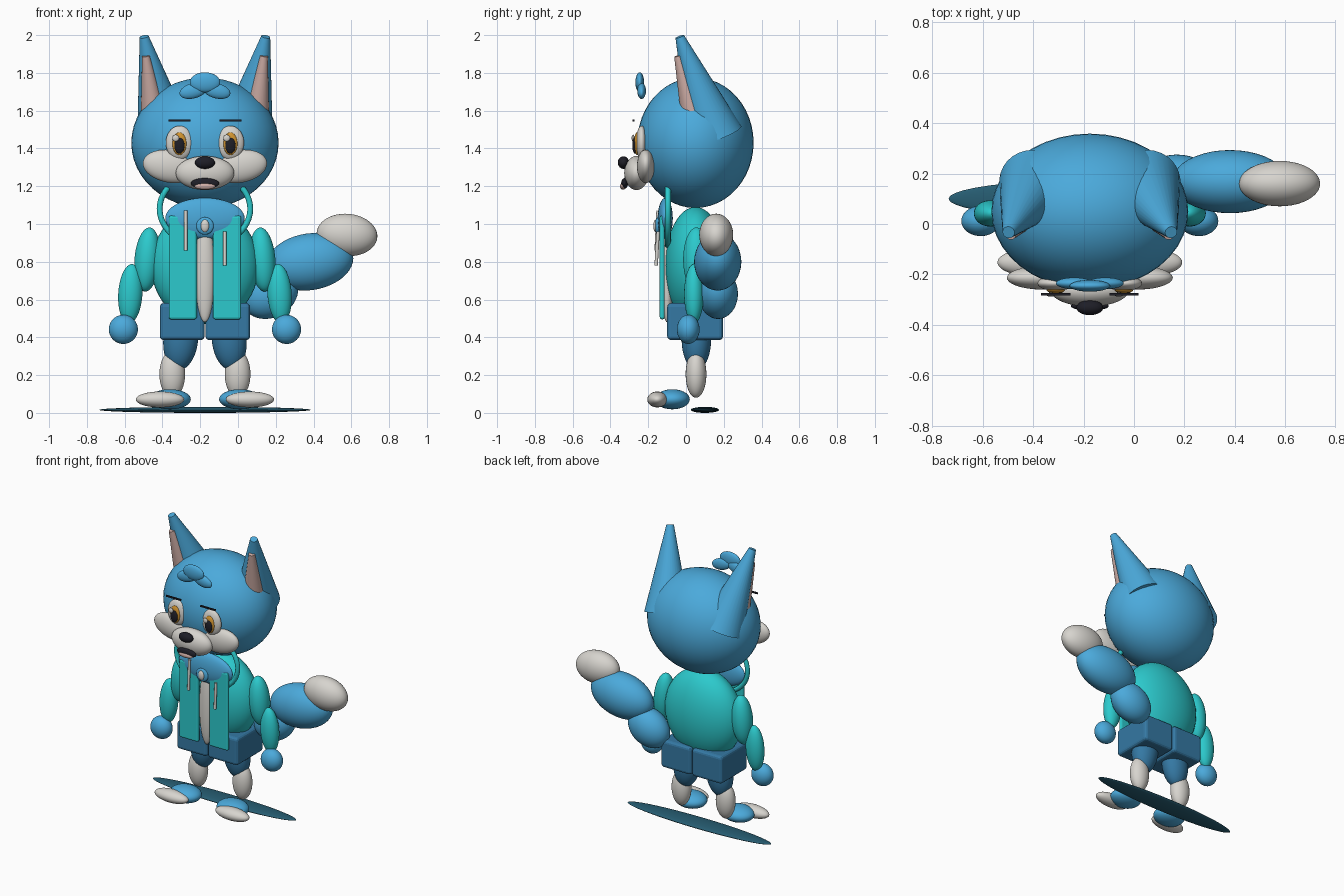
import bpy
import math
from mathutils import Vector

cube = bpy.data.objects.get("Cube")
if cube:
    bpy.data.objects.remove(cube, do_unlink=True)

CX = -0.175  # the body's own mirror line; the tail pushes it off centre


def material(name, rgb):
    m = bpy.data.materials.new(name)
    m.use_nodes = True
    m.diffuse_color = (*rgb, 1)
    m.node_tree.nodes["Principled BSDF"].inputs["Base Color"].default_value = (*rgb, 1)
    return m


BLUE = material("fur blue", (0.07, 0.40, 0.71))
TEAL = material("jacket teal", (0.025, 0.59, 0.61))
NAVY = material("shorts blue", (0.035, 0.19, 0.37))
PALE = material("pale fur", (0.68, 0.66, 0.62))
PINK = material("soft pink", (0.62, 0.42, 0.38))
DARK = material("near black", (0.013, 0.013, 0.02))
AMBER = material("amber", (0.65, 0.30, 0.03))
SHADE = material("ground disc", (0.02, 0.11, 0.17))


def finish(name, mat, smooth=True):
    ob = bpy.context.object
    ob.name = name
    ob.data.materials.append(mat)
    bpy.ops.object.transform_apply(location=False, rotation=False, scale=True)
    if smooth:
        bpy.ops.object.shade_smooth_by_angle(angle=math.radians(40))
    return ob


def ball(name, mat, loc, radii, tilt=0.0, pitch=0.0):
    """Ellipsoid; tilt turns it about the front-back axis."""
    bpy.ops.mesh.primitive_uv_sphere_add(segments=40, ring_count=24, location=loc,
                                         rotation=(pitch, tilt, 0))
    bpy.context.object.scale = radii
    return finish(name, mat)


def taper(name, mat, base, tip, r_base, r_tip):
    """Round tapered rod between two points."""
    a, b = Vector(base), Vector(tip)
    bpy.ops.mesh.primitive_cone_add(vertices=32, radius1=r_base, radius2=r_tip,
                                    depth=(b - a).length, location=(a + b) / 2)
    ob = bpy.context.object
    ob.rotation_euler = (b - a).to_track_quat("Z", "Y").to_euler()
    return finish(name, mat)


def box(name, mat, loc, size, bevel=0.0):
    bpy.ops.mesh.primitive_cube_add(size=1, location=loc)
    bpy.context.object.scale = size
    ob = finish(name, mat, False)
    if bevel:
        mod = ob.modifiers.new("bevel", "BEVEL")
        mod.width, mod.segments = bevel, 3
    return ob


def ring(name, mat, loc, rx, rz, tube):
    """Upright elliptical ring facing the front."""
    curve = bpy.data.curves.new(name, "CURVE")
    curve.dimensions = "3D"
    curve.bevel_depth, curve.bevel_resolution = tube, 3
    spline = curve.splines.new("POLY")
    n = 48
    spline.points.add(n - 1)
    for i, p in enumerate(spline.points):
        a = math.tau * i / n
        p.co = (rx * math.cos(a), 0, rz * math.sin(a), 1)
    spline.use_cyclic_u = True
    ob = bpy.data.objects.new(name, curve)
    ob.location = loc
    curve.materials.append(mat)
    bpy.context.collection.objects.link(ob)


# Ground disc, head and torso
ball("ground_disc", SHADE, (CX, 0.10, 0.016), (0.56, 0.075, 0.016))
ball("head", BLUE, (CX, 0.05, 1.43), (0.39, 0.308, 0.345))
ball("torso", TEAL, (CX, 0.05, 0.78), (0.285, 0.16, 0.31))
ball("belly", PALE, (CX, -0.10, 0.75), (0.052, 0.035, 0.27))

# Muzzle, nose and mouth
ball("muzzle", PALE, (CX, -0.262, 1.27), (0.155, 0.065, 0.09))
ball("nose", DARK, (CX, -0.331, 1.325), (0.053, 0.03, 0.033))
ball("mouth", DARK, (CX, -0.325, 1.215), (0.075, 0.018, 0.028))
ball("tongue", PINK, (CX, -0.333, 1.20), (0.055, 0.016, 0.018))

# Collar, chest, badge
ball("chest", BLUE, (CX, -0.11, 1.03), (0.21, 0.04, 0.108))
ring("hood_rim", TEAL, (CX, -0.096, 1.08), 0.24, 0.195, 0.016)
ball("badge", BLUE, (CX, -0.15, 0.99), (0.046, 0.014, 0.046))
ball("badge_centre", PALE, (CX, -0.16, 0.99), (0.022, 0.013, 0.033))

# Drawstrings hang unevenly
for name, x, top, bottom in (("right_drawstring", -0.277, 1.07, 0.86),
                             ("left_drawstring", -0.07, 0.96, 0.78)):
    taper(name, PALE, (x, -0.158, bottom), (x, -0.148, top), 0.009, 0.009)

# Forelock: a middle tuft and two side tufts
ball("middle_tuft", BLUE, (CX, -0.245, 1.75), (0.08, 0.023, 0.053))

for s, side in ((-1, "right_"), (1, "left_")):
    def at(dx, y, z):
        return (CX + s * dx, y, z)

    ball(side + "tuft", BLUE, at(0.062, -0.235, 1.705), (0.074, 0.023, 0.04), s * 0.25)

    # Ears
    taper(side + "ear", BLUE, at(0.215, 0.155, 1.47), at(0.322, -0.033, 1.992), 0.147, 0.024)
    taper(side + "inner_ear", PINK, at(0.272, 0.04, 1.58), at(0.313, -0.043, 1.89), 0.068, 0.02)

    # Eyes, brows and cheeks
    ball(side + "eye", PALE, at(0.135, -0.235, 1.43), (0.072, 0.03, 0.09))
    ball(side + "iris", AMBER, at(0.135, -0.26, 1.425), (0.037, 0.015, 0.06))
    ball(side + "pupil", DARK, at(0.135, -0.271, 1.415), (0.027, 0.013, 0.042))
    ball(side + "eye_glint", PALE, (CX + s * 0.135 - 0.02, -0.28, 1.455), (0.018, 0.008, 0.018))
    box(side + "brow", DARK, at(0.135, -0.278, 1.548), (0.115, 0.01, 0.01))
    ball(side + "cheek", PALE, at(0.185, -0.213, 1.305), (0.145, 0.047, 0.086), s * -0.17)

    # Arms
    ball(side + "upper_arm", TEAL, at(0.305, 0.055, 0.812), (0.068, 0.07, 0.17), s * -0.08)
    ball(side + "forearm", TEAL, at(0.395, 0.042, 0.63), (0.064, 0.052, 0.158), s * -0.06)
    ball(side + "hand", BLUE, at(0.432, 0.012, 0.442), (0.077, 0.06, 0.077))

    # Jacket front and shorts
    box(side + "jacket_panel", TEAL, at(0.117, -0.126, 0.77), (0.148, 0.026, 0.55), 0.012)
    box(side + "short", NAVY, at(0.121, 0.048, 0.483), (0.236, 0.295, 0.195), 0.02)

    # Legs and feet
    ball(side + "thigh", NAVY, at(0.128, 0.055, 0.39), (0.092, 0.078, 0.165), s * -0.1)
    ball(side + "shin", PALE, at(0.173, 0.053, 0.205), (0.068, 0.055, 0.125))
    ball(side + "foot", BLUE, at(0.185, -0.072, 0.072), (0.11, 0.092, 0.053))
    ball(side + "toe", PALE, at(0.238, -0.152, 0.071), (0.128, 0.053, 0.042))

# Tail sweeping up to the left
ball("tail_base", BLUE, (0.17, 0.17, 0.63), (0.155, 0.105, 0.125), -0.5)
ball("tail_middle", BLUE, (0.38, 0.168, 0.80), (0.232, 0.125, 0.15), -0.15)
ball("tail_tip", PALE, (0.577, 0.16, 0.942), (0.161, 0.09, 0.112), 0.08)
